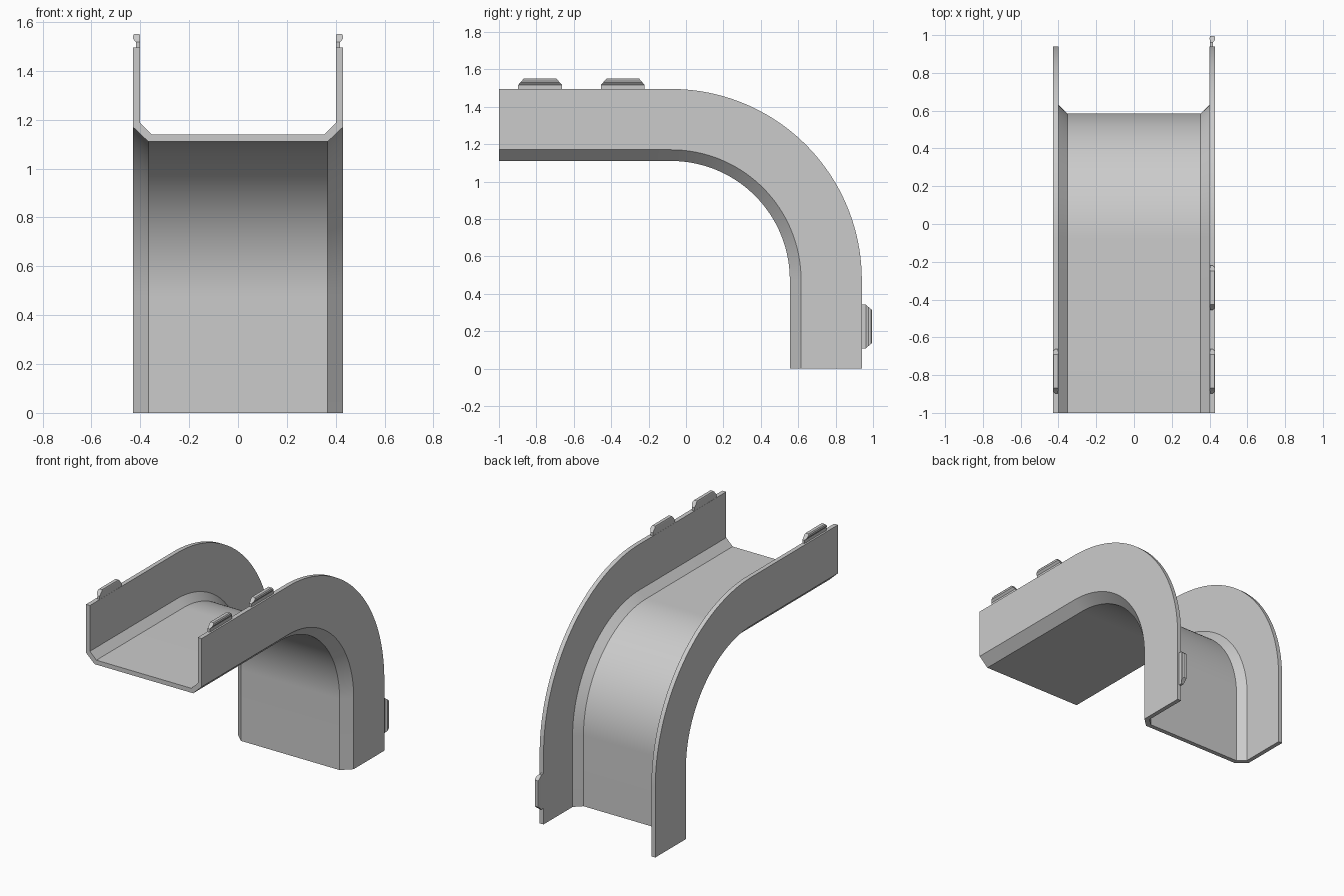
import bpy, bmesh
from math import sin, cos, pi, radians

if "Cube" in bpy.data.objects:
    bpy.data.objects.remove(bpy.data.objects["Cube"], do_unlink=True)

grey = bpy.data.materials.new("light_grey")
grey.use_nodes = True
colour = (0.6, 0.6, 0.6, 1)
grey.diffuse_color = colour
grey.node_tree.nodes["Principled BSDF"].inputs["Base Color"].default_value = colour

CY, CZ = -0.08, 0.475        # centre of the bend
R_OUT, R_IN = 1.02, 0.635    # radii of the wall rim and the underside
WALL = 0.43                  # half width


def loft(name, rings, smooth=False):
    """Skin a list of matching closed rings and cap both ends."""
    bm = bmesh.new()
    rows = [[bm.verts.new(p) for p in ring] for ring in rings]
    n = len(rows[0])
    for a, b in zip(rows, rows[1:]):
        for i in range(n):
            j = (i + 1) % n
            bm.faces.new((a[i], a[j], b[j], b[i]))
    bm.faces.new(rows[0][::-1])
    bm.faces.new(rows[-1])
    bmesh.ops.recalc_face_normals(bm, faces=bm.faces)
    mesh = bpy.data.meshes.new(name)
    bm.to_mesh(mesh)
    bm.free()
    mesh.materials.append(grey)
    obj = bpy.data.objects.new(name, mesh)
    bpy.context.collection.objects.link(obj)
    if smooth:
        bpy.ops.object.select_all(action='DESELECT')
        obj.select_set(True)
        bpy.context.view_layer.objects.active = obj
        bpy.ops.object.shade_smooth_by_angle(angle=radians(25))
    return obj


# Channel: U-shaped section with chamfered corners, swept along a bent path
half = [(WALL, R_OUT), (WALL, R_IN + 0.06), (WALL - 0.063, R_IN)]
inner = [(0.353, R_IN + 0.03), (0.401, R_IN + 0.077), (0.401, R_OUT)]
section = half + [(-x, r) for x, r in half[::-1]]
section += [(-x, r) for x, r in inner[::-1]] + inner

STEPS = 48
stations = [(-1, CZ, pi / 2)]
stations += [(CY, CZ, pi / 2 * (1 - i / STEPS)) for i in range(STEPS + 1)]
stations += [(CY, 0, 0)]
loft("curved_channel",
     [[(x, y + r * cos(a), z + r * sin(a)) for x, r in section]
      for y, z, a in stations], smooth=True)

# Clips: height above rim, half length, inner x, outer x
CLIP = [(-0.002, 0.117, 0.402, 0.418), (0.022, 0.117, 0.402, 0.418),
        (0.036, 0.104, 0.401, 0.43), (0.048, 0.094, 0.401, 0.43),
        (0.055, 0.088, 0.403, 0.425)]


def clip(name, side, place):
    loft(name, [[(side * x, *place(s, h)) for x, s in
                 ((xi, -l), (xo, -l), (xo, l), (xi, l))]
                for h, l, xi, xo in CLIP])


def on_top(y):
    return lambda s, h: (y + s, CZ + R_OUT + h)


def on_back(z):
    return lambda s, h: (CY + R_OUT + h, z + s)


clip("left_front_clip", 1, on_top(-0.78))
clip("left_middle_clip", 1, on_top(-0.338))
clip("left_back_clip", 1, on_back(0.225))
clip("right_front_clip", -1, on_top(-0.78))
